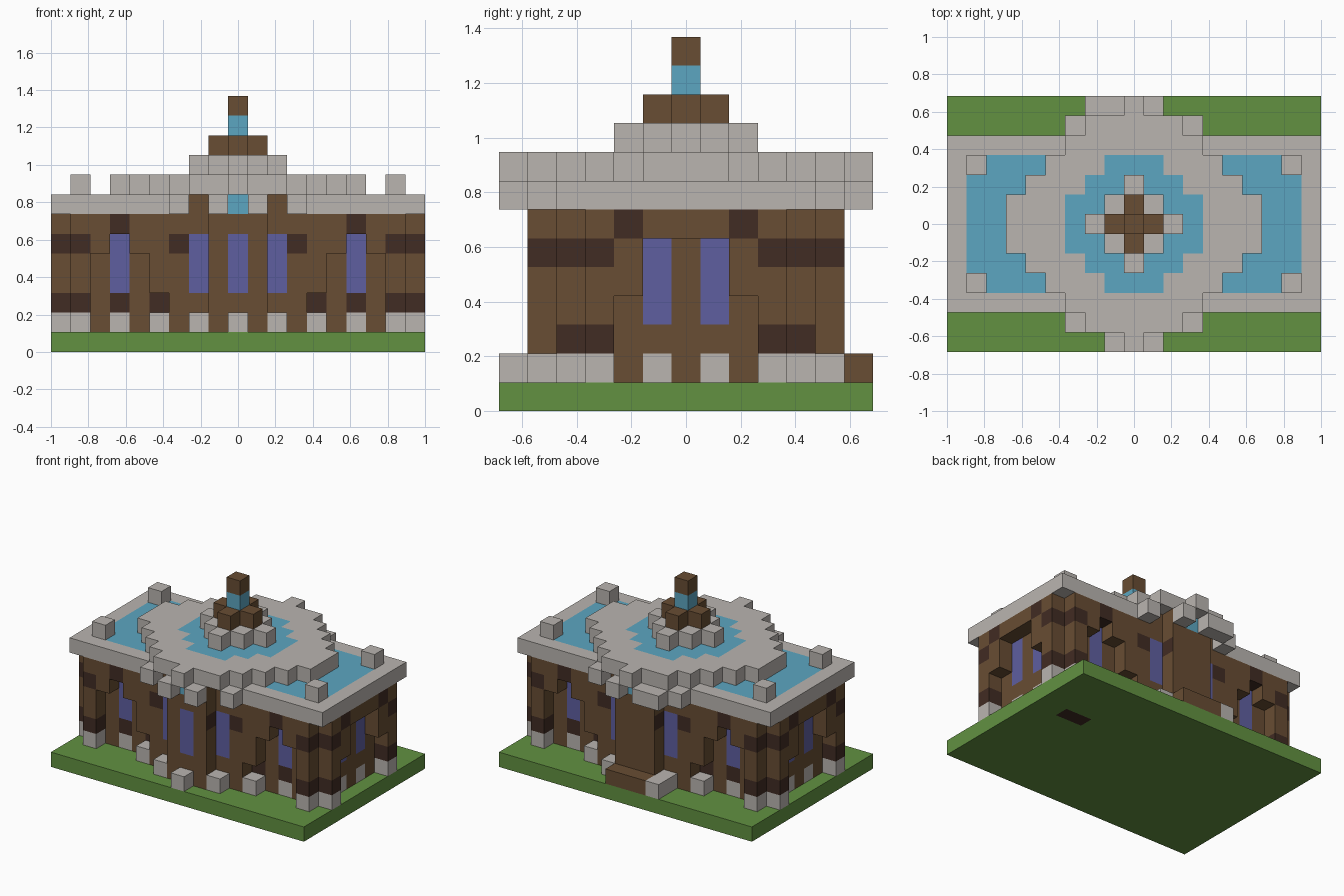
import bpy
import bmesh
from mathutils import Vector
from itertools import product

if "Cube" in bpy.data.objects:
    bpy.data.objects.remove(bpy.data.objects["Cube"])

U = 2 / 19  # edge length of one block

COLOURS = {
    "grass green": (0.122, 0.284, 0.053),
    "pale stone": (0.491, 0.462, 0.434),
    "timber brown": (0.138, 0.074, 0.033),
    "dark timber": (0.053, 0.025, 0.017),
    "water blue": (0.107, 0.381, 0.533),
    "window violet": (0.114, 0.114, 0.351),
}
GRASS, STONE, BROWN, DARK, WATER, WINDOW = range(len(COLOURS))
materials = []
for name, rgb in COLOURS.items():
    mat = bpy.data.materials.new(name)
    mat.use_nodes = True
    mat.diffuse_color = (*rgb, 1)
    bsdf = next(n for n in mat.node_tree.nodes if n.type == "BSDF_PRINCIPLED")
    bsdf.inputs["Base Color"].default_value = (*rgb, 1)
    materials.append(mat)


def box(x0, x1, y0, y1, z0, z1):
    """Cells of a solid block range, ends included."""
    return set(product(range(x0, x1 + 1), range(y0, y1 + 1), range(z0, z1 + 1)))


def mirror(cells):
    """Repeat cells across both vertical symmetry planes."""
    return {(sx * x, sy * y, z) for x, y, z in cells for sx in (1, -1) for sy in (1, -1)}


def col(x, y, z0, z1):
    return mirror(box(x, x, y, y, z0, z1))


parts = {}
parts["ground"] = box(-9, 9, -6, 6, 0, 0)

# Stones and step round the foot of the walls
parts["foot_stones"] = {(0, -6, 1), (-2, 6, 1)} | col(2, 5, 1, 1) | col(4, 4, 1, 1)
parts["door_step"] = box(-1, 1, 6, 6, 1, 1)

# Walls: core, stepped centre bays, corner posts and overhanging arches
parts["wall_core"] = box(-8, 8, -3, 3, 1, 6)
parts["centre_bays"] = box(-3, 3, -4, 4, 1, 6) | box(-1, 1, -5, 5, 1, 6)
parts["corner_posts"] = col(8, 4, 1, 6) | col(9, 3, 1, 6)
parts["long_side_arches"] = (col(4, 4, 3, 6) | col(5, 4, 5, 6)
                             | col(6, 4, 6, 6) | col(7, 4, 5, 6))
parts["short_side_arches"] = col(9, 2, 4, 6) | mirror(box(9, 9, 0, 1, 6, 6))

# Roof slab with brackets, round upper tier and corner blocks
parts["roof_slab"] = (box(-9, 9, -4, 4, 7, 7) | mirror(box(0, 1, 5, 5, 7, 7))
                      | col(3, 5, 7, 7) | col(1, 6, 7, 7) | {(-2, 6, 7)})
TIER = (6, 6, 5, 4, 3, 2, 0)   # half width of the round tier by row
POOL = (3, 3, 2, 1)            # half width of its pool by row
parts["round_tier"] = {c for c in box(-9, 9, -6, 6, 8, 8) if abs(c[0]) <= TIER[abs(c[1])]}
parts["roof_corner_blocks"] = col(8, 3, 8, 8)

# Fountain: diamond, cross and pillar
parts["fountain_base"] = {c for c in box(-2, 2, -2, 2, 9, 9) if abs(c[0]) + abs(c[1]) <= 2}
parts["fountain_cross"] = {c for c in box(-1, 1, -1, 1, 10, 10) if abs(c[0]) + abs(c[1]) <= 1}
parts["fountain_water"] = {(0, 0, 11)}
parts["fountain_cap"] = {(0, 0, 12)}


def wall_colour(a, b, y, z, n):
    """Colour of a wall face; a and b are distances from the centre planes."""
    if a >= 8 and b >= 3:                                   # corner posts
        return {1: STONE, 2: DARK, 5: DARK}.get(z, BROWN)
    if a == 6 and b == 3:                                   # long side windows
        return STONE if z == 1 else DARK if z == 2 else WINDOW if z < 6 else BROWN
    if a == 8 and b == 1:                                   # short side windows
        return STONE if z == 1 else WINDOW if 3 <= z <= 5 else BROWN
    if (a == 2 and b == 4) or (a == 0 and y == -5):         # centre windows
        return WINDOW if 3 <= z <= 5 else BROWN
    if (a, b) in {(6, 4), (9, 2)}:                          # arch keystones
        return DARK if z == 6 else BROWN
    if a == 4 and z == 2 or a == 3 and z == 5:
        return DARK
    if a == 1 and b == 5 and z == 5 and n[0]:
        return DARK
    return BROWN


def colour(part, cell, n):
    x, y, z = cell
    a, b = abs(x), abs(y)
    if part == "ground":
        return DARK if n[2] < 0 and x in (6, 7) and y == 2 else GRASS
    if part in ("wall_core", "centre_bays", "corner_posts",
                "long_side_arches", "short_side_arches"):
        return wall_colour(a, b, y, z, n)
    if part == "roof_slab":
        if n[2] > 0 and a <= 8 and b <= 3 or (a, b) == (0, 5):
            return WATER
        return BROWN if (a, b) in {(2, 4), (1, 5)} else STONE
    if part == "round_tier":
        return WATER if n[2] > 0 and b < len(POOL) and a <= POOL[b] else STONE
    if part == "fountain_water":
        return WATER
    return BROWN if part in ("door_step", "fountain_cross", "fountain_cap") else STONE


# Each cell belongs to one part only
filled = set()
for name in parts:
    parts[name] -= filled
    filled |= parts[name]

DIRECTIONS = [tuple(s if k == axis else 0 for k in range(3)) for axis in range(3) for s in (1, -1)]


def build(name, cells):
    """Make the outer skin of a part, with flat areas joined into single faces."""
    bm = bmesh.new()
    for cell in sorted(cells):
        for n in DIRECTIONS:
            if tuple(c + d for c, d in zip(cell, n)) in filled:
                continue
            normal = Vector(n)
            u = Vector((n[1], n[2], n[0]))
            v = normal.cross(u)
            mid = Vector(cell) + Vector((0, 0, 0.5)) + normal / 2
            corners = [mid + (u * s + v * t) / 2 for s, t in ((-1, -1), (1, -1), (1, 1), (-1, 1))]
            face = bm.faces.new([bm.verts.new(p * U) for p in corners])
            face.material_index = colour(name, cell, n)
    bmesh.ops.remove_doubles(bm, verts=bm.verts, dist=U / 100)
    bmesh.ops.dissolve_limit(bm, angle_limit=0.01, verts=bm.verts, edges=bm.edges,
                             delimit={"MATERIAL"})
    mesh = bpy.data.meshes.new(name)
    bm.to_mesh(mesh)
    bm.free()
    for mat in materials:
        mesh.materials.append(mat)
    bpy.context.collection.objects.link(bpy.data.objects.new(name, mesh))


for name, cells in parts.items():
    build(name, cells)
